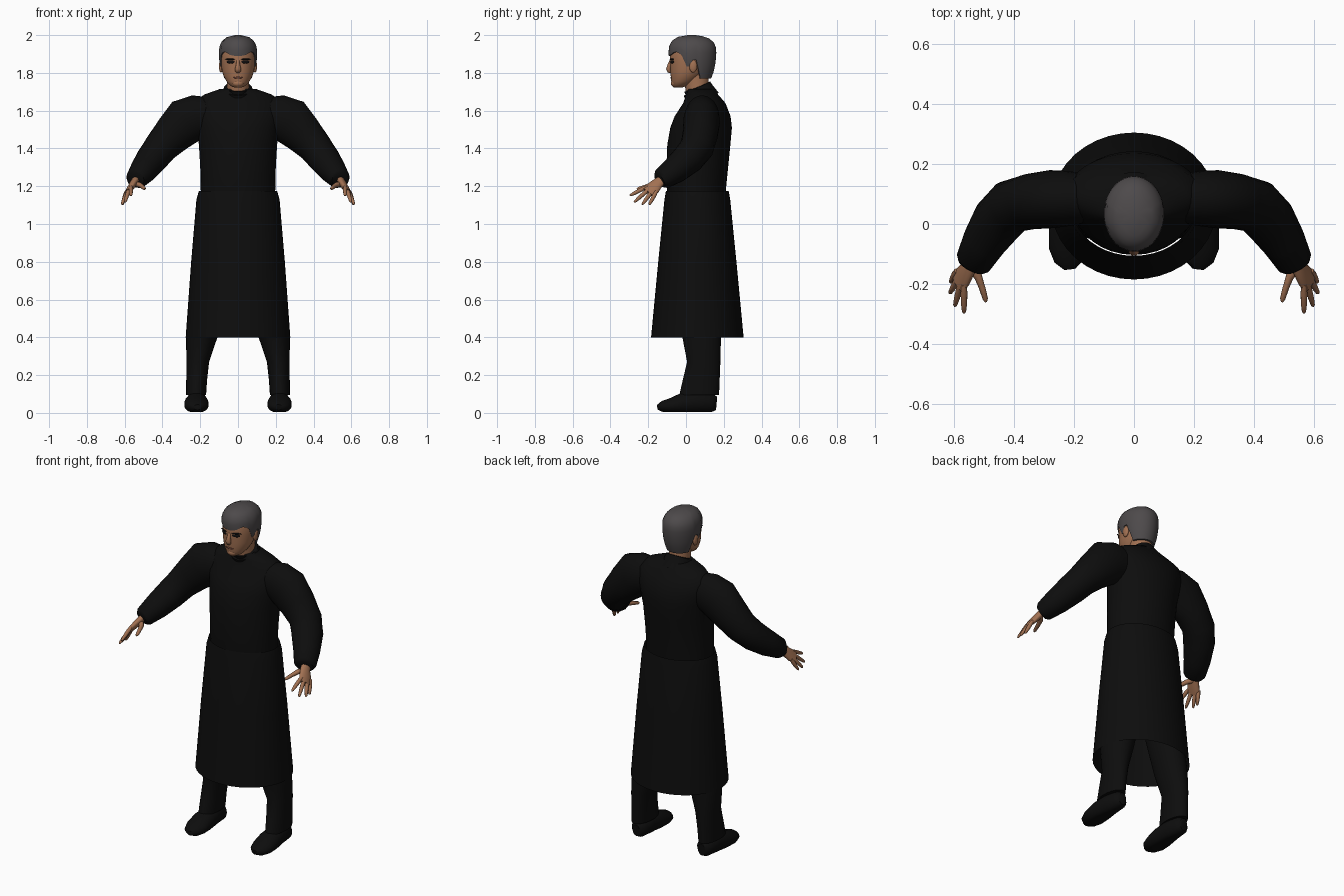
import bpy, bmesh, math
from mathutils import Vector

cube = bpy.data.objects.get("Cube")
if cube:
    bpy.data.objects.remove(cube)


def material(name, r, g, b):
    m = bpy.data.materials.new(name)
    m.use_nodes = True
    m.diffuse_color = (r, g, b, 1)
    bsdf = m.node_tree.nodes["Principled BSDF"]
    bsdf.inputs["Base Color"].default_value = (r, g, b, 1)
    bsdf.inputs["Roughness"].default_value = 0.8
    return m


BLACK = material("black cloth", 0.004, 0.004, 0.004)
SKIN = material("tan skin", 0.36, 0.165, 0.085)
HAIR = material("grey hair", 0.075, 0.068, 0.07)
DARK = material("eye black", 0.006, 0.005, 0.005)
LIPS = material("dark lips", 0.16, 0.06, 0.04)


def finish(name, bm, mat, mirror=False):
    bmesh.ops.recalc_face_normals(bm, faces=bm.faces)
    mesh = bpy.data.meshes.new(name)
    bm.to_mesh(mesh)
    bm.free()
    mesh.materials.append(mat)
    ob = bpy.data.objects.new(name, mesh)
    bpy.context.collection.objects.link(ob)
    bpy.ops.object.select_all(action='DESELECT')
    ob.select_set(True)
    bpy.context.view_layer.objects.active = ob
    bpy.ops.object.shade_smooth_by_angle(angle=math.radians(50))
    if mirror:
        mod = ob.modifiers.new("Mirror", 'MIRROR')
        mod.use_mirror_merge = False
    return ob


def skin_rings(bm, rings, caps=True):
    rows = [[bm.verts.new(p) for p in ring] for ring in rings]
    n = len(rows[0])
    for low, high in zip(rows, rows[1:]):
        for i in range(n):
            j = (i + 1) % n
            bm.faces.new((low[i], low[j], high[j], high[i]))
    if caps:
        bm.faces.new(rows[0])
        bm.faces.new(rows[-1])


def ellipse(c, u, v, a, b, n):
    angles = [2 * math.pi * i / n for i in range(n)]
    return [c + u * (a * math.cos(t)) + v * (b * math.sin(t)) for t in angles]


def stack(bm, stations, n=32, caps=True):
    """Level ellipses: x, y, z, half width, half depth."""
    X, Y = Vector((1, 0, 0)), Vector((0, 1, 0))
    skin_rings(bm, [ellipse(Vector(s[:3]), X, Y, s[3], s[4], n) for s in stations], caps)


def sweep(bm, stations, ref, n=20, caps=True):
    """Ellipses square to a path: x, y, z, radius along ref, other radius."""
    pts = [Vector(s[:3]) for s in stations]
    rings = []
    for i, s in enumerate(stations):
        t = (pts[min(i + 1, len(pts) - 1)] - pts[max(i - 1, 0)]).normalized()
        u = Vector(ref)
        u = (u - t * u.dot(t)).normalized()
        rings.append(ellipse(pts[i], u, t.cross(u), s[3], s[4], n))
    skin_rings(bm, rings, caps)


def blob(name, loc, size, mat, turn=0, mirror=False):
    bm = bmesh.new()
    bmesh.ops.create_uvsphere(bm, u_segments=16, v_segments=8, radius=1)
    bmesh.ops.scale(bm, vec=size, verts=bm.verts)
    ca, sa = math.cos(turn), math.sin(turn)
    for v in bm.verts:
        x, y, z = v.co
        v.co = Vector((x * ca - y * sa, x * sa + y * ca, z)) + Vector(loc)
    return finish(name, bm, mat, mirror)


# Coat body
bm = bmesh.new()
stack(bm, [(0, .06, 1.0, .19, .14), (0, .055, 1.2, .198, .158), (0, .06, 1.3, .2, .163),
           (0, .068, 1.42, .207, .167), (0, .08, 1.51, .22, .163), (0, .088, 1.57, .232, .148),
           (0, .097, 1.64, .23, .112), (0, .085, 1.685, .18, .085), (0, .08, 1.715, .095, .072)])
finish("coat_body", bm, BLACK)

# Open skirt
bm = bmesh.new()
stack(bm, [(0, .06, 1.175, .207, .166), (0, .06, 1.13, .22, .174), (0, .06, .8, .248, .207),
           (0, .06, .4, .277, .245)], 40, False)
finish("coat_skirt", bm, BLACK)

# Collar, tipped forward
bm = bmesh.new()
sweep(bm, [(0, .095, 1.65, .095, .09), (0, .072, 1.69, .082, .083), (0, .058, 1.717, .076, .079),
           (0, .056, 1.72, .066, .068), (0, .066, 1.69, .062, .066)], (1, 0, 0), 28, False)
finish("collar", bm, BLACK)

# Sleeves
bm = bmesh.new()
sweep(bm, [(.14, .085, 1.57, .1, .08), (.22, .085, 1.565, .118, .092), (.275, .083, 1.545, .125, .097),
           (.345, .075, 1.475, .106, .093), (.41, .058, 1.405, .09, .09), (.455, .01, 1.345, .083, .087),
           (.5, -.06, 1.285, .072, .074), (.535, -.125, 1.24, .056, .062),
           (.542, -.14, 1.232, .04, .05)], (.3, 0, 1), 24)
finish("sleeves", bm, BLACK, True)

# Hands
bm = bmesh.new()
across = (.04, .1, -.05)
sweep(bm, [(.535, -.105, 1.245, .027, .02), (.55, -.145, 1.22, .03, .02),
           (.57, -.175, 1.19, .04, .017), (.586, -.202, 1.167, .037, .011)], across, 16)
fingers = [((.567, -.225, 1.188), (.567, -.298, 1.15)), ((.58, -.207, 1.175), (.598, -.275, 1.115)),
           ((.59, -.187, 1.163), (.615, -.232, 1.103)), ((.596, -.165, 1.157), (.612, -.195, 1.102))]
for root, tip in fingers:
    a, b = Vector(root), Vector(tip)
    path = [(a.lerp(b, t), r) for t, r in ((-.3, .009), (.1, .0115), (.6, .01), (.92, .007), (1, .003))]
    sweep(bm, [(*p, r, r) for p, r in path], across, 10)
sweep(bm, [(.55, -.14, 1.215, .014, .016), (.52, -.175, 1.207, .014, .014), (.506, -.215, 1.197, .011, .011),
           (.496, -.25, 1.188, .009, .009), (.494, -.26, 1.185, .004, .004)], across, 10)
finish("hands", bm, SKIN, True)

# Trouser legs
bm = bmesh.new()
stack(bm, [(.09, .06, 1.05, .09, .12), (.135, .07, .7, .1, .12), (.192, .083, .4, .083, .102),
           (.213, .094, .27, .06, .088), (.219, .08, .17, .055, .098), (.222, .07, .095, .053, .105)], 24)
finish("trouser_legs", bm, BLACK, True)

# Shoes, with flattened soles
bm = bmesh.new()
sweep(bm, [(.217, .162, .05, .025, .035), (.217, .14, .052, .045, .048), (.218, .06, .058, .053, .06),
           (.22, -.02, .05, .064, .055), (.22, -.08, .038, .064, .04), (.217, -.125, .033, .048, .03),
           (.214, -.15, .03, .02, .014)], (1, 0, 0), 24)
for v in bm.verts:
    v.co.z = max(v.co.z, .005)
finish("shoes", bm, BLACK, True)

# Neck and head
bm = bmesh.new()
stack(bm, [(0, .075, 1.64, .062, .065), (0, .058, 1.72, .058, .062), (0, .05, 1.82, .06, .07)], 24)
finish("neck", bm, SKIN)
bm = bmesh.new()
stack(bm, [(0, -.042, 1.723, .02, .024), (0, -.03, 1.733, .042, .043), (0, -.012, 1.755, .061, .066),
           (0, .003, 1.785, .077, .084), (0, .012, 1.81, .085, .095), (0, .024, 1.86, .092, .109),
           (0, .03, 1.9, .094, .116), (0, .032, 1.945, .085, .105), (0, .03, 1.98, .05, .06)])
finish("head", bm, SKIN)

# Facial features
bm = bmesh.new()
sweep(bm, [(0, -.074, 1.875, .008, .008), (0, -.087, 1.845, .01, .01), (0, -.093, 1.82, .017, .013),
           (0, -.088, 1.808, .015, .01), (0, -.08, 1.802, .008, .005)], (1, 0, 0), 12)
finish("nose", bm, SKIN)
blob("ears", (.09, .038, 1.835), (.011, .021, .034), SKIN, 0, True)
blob("eyes", (.038, -.0735, 1.858), (.024, .0045, .009), DARK, .38, True)
blob("brows", (.042, -.0745, 1.872), (.028, .0045, .004), DARK, .4, True)
blob("chin", (0, -.06, 1.745), (.03, .02, .02), SKIN)
blob("mouth", (0, -.0785, 1.775), (.027, .0045, .005), LIPS)

# Hair cap with a shaped hairline: height, centre y, half width, half depth
PROFILE = [(1.75, .055, .068, .07), (1.80, .045, .086, .1), (1.85, .036, .098, .12),
           (1.90, .034, .102, .127), (1.94, .034, .099, .124), (1.97, .034, .084, .108),
           (1.99, .032, .058, .078), (2.0, .03, .015, .02)]


def profile(z):
    for p, q in zip(PROFILE, PROFILE[1:]):
        if z <= q[0]:
            t = (z - p[0]) / (q[0] - p[0])
            return [a + (b - a) * t for a, b in zip(p[1:], q[1:])]
    return PROFILE[-1][1:]


def hairline(s):
    if s < -.4:
        return 1.9 + .012 * math.cos(s * 9)
    return 1.835 if s < -.1 else 1.868 if s < .22 else 1.77


COLUMNS = 40
rings = []
for t in (-1, 0, .15, .3, .45, .6, .72, .83, .92, .97, 1):
    ring = []
    for i in range(COLUMNS):
        a = 2 * math.pi * i / COLUMNS
        z0 = hairline(math.sin(a))
        z = z0 + (2.0 - z0) * max(t, 0)
        yc, rx, ry = profile(z)
        k = .86 if t < 0 else 1
        ring.append(Vector((rx * k * math.cos(a), yc + ry * k * math.sin(a), z)))
    rings.append(ring)
bm = bmesh.new()
skin_rings(bm, rings, False)
bm.verts.ensure_lookup_table()
bm.faces.new(bm.verts[-COLUMNS:])
finish("hair", bm, HAIR)
